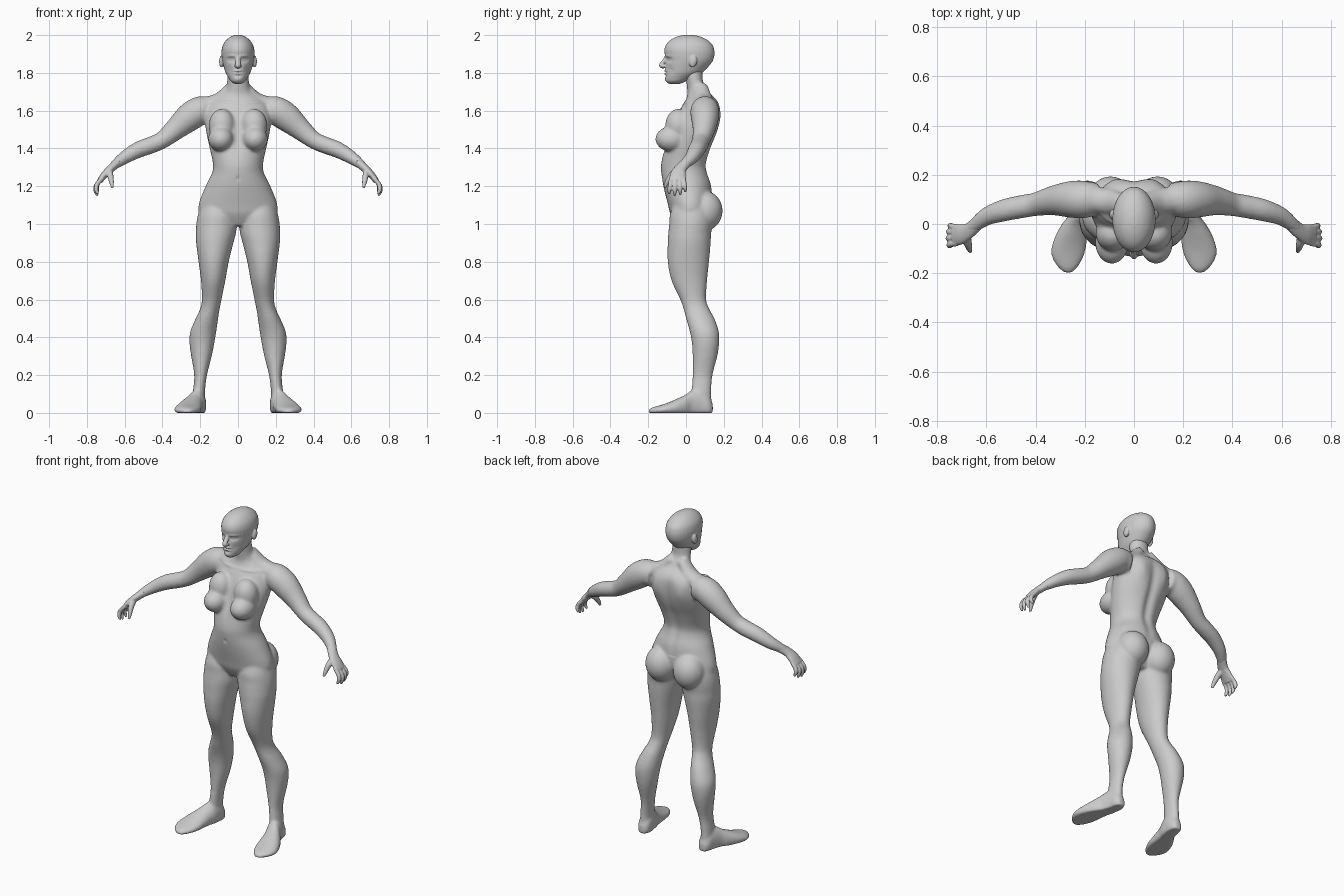
import bpy, bmesh, math
from mathutils import Vector, Matrix


def spline(rows, n=5):
    """Catmull-Rom interpolation of parameter rows."""
    out = []
    for i in range(len(rows) - 1):
        p = [rows[max(i - 1, 0)], rows[i], rows[i + 1], rows[min(i + 2, len(rows) - 1)]]
        for k in range(n):
            t = k / n
            out.append([0.5 * (2 * b + (c - a) * t + (2 * a - 5 * b + 4 * c - d) * t * t
                               + (3 * b - a - 3 * c + d) * t ** 3) for a, b, c, d in zip(*p)])
    return out + [list(rows[-1])]


def loft(bm, rings):
    vs = [[bm.verts.new(p) for p in r] for r in rings]
    n = len(vs[0])
    for a, b in zip(vs, vs[1:]):
        for i in range(n):
            j = (i + 1) % n
            bm.faces.new((a[i], a[j], b[j], b[i]))
    bm.faces.new(vs[0][::-1])
    bm.faces.new(vs[-1])


ANG = [2 * math.pi * i / 32 for i in range(32)]


def slices(bm, rows):
    """Stack of level ovals: z, x min, x max, y front, y back."""
    loft(bm, [[((x0 + x1) / 2 + (x1 - x0) / 2 * math.cos(a),
                (yf + yb) / 2 + (yb - yf) / 2 * math.sin(a), z) for a in ANG]
              for z, x0, x1, yf, yb in spline(rows)])


def tube(bm, rows):
    """Limb along a path: x, y, z, half width, half thickness."""
    rows = spline(rows)
    pts = [Vector(r[:3]) for r in rows]
    rings = []
    for i, r in enumerate(rows):
        t = (pts[min(i + 1, len(pts) - 1)] - pts[max(i - 1, 0)]).normalized()
        y = Vector((0, 1, 0))
        side = (y - t * y.dot(t)).normalized()
        up = t.cross(side)
        rings.append([pts[i] + side * r[3] * math.cos(a) + up * r[4] * math.sin(a) for a in ANG])
    loft(bm, rings)


def ball(bm, c, r, rot=0):
    m = Matrix.Translation(c) @ Matrix.Rotation(rot, 4, 'X') @ Matrix.Diagonal((*r, 1))
    bmesh.ops.create_uvsphere(bm, u_segments=32, v_segments=20, radius=1, matrix=m)


def mirror(bm):
    g = bmesh.ops.duplicate(bm, geom=bm.verts[:] + bm.edges[:] + bm.faces[:])['geom']
    for v in g:
        if isinstance(v, bmesh.types.BMVert):
            v.co.x *= -1


def fuse(bm, name, voxel, smooth):
    """Melt the overlapping parts into one smooth skin."""
    bmesh.ops.recalc_face_normals(bm, faces=bm.faces[:])
    me = bpy.data.meshes.new(name)
    bm.to_mesh(me)
    bm.free()
    ob = bpy.data.objects.new(name, me)
    bpy.context.collection.objects.link(ob)
    r = ob.modifiers.new("skin", 'REMESH')
    r.mode, r.voxel_size = 'VOXEL', voxel
    s = ob.modifiers.new("soften", 'SMOOTH')
    s.factor, s.iterations = 0.5, smooth
    dg = bpy.context.evaluated_depsgraph_get()
    dg.update()
    ob.data = bpy.data.meshes.new_from_object(ob.evaluated_get(dg))
    ob.modifiers.clear()
    ob.data.name = name
    for p in ob.data.polygons:
        p.use_smooth = True
    return ob


def sculpt(ob, marks, inside):
    """Push skin in y around mirrored spots: x, z, x radius, z radius, amount."""
    for v in ob.data.vertices:
        if inside(v.co):
            x, z = abs(v.co.x), v.co.z
            v.co.y += sum(d * math.exp(-((x - mx) / rx) ** 2 - ((z - mz) / rz) ** 2)
                          for mx, mz, rx, rz, d in marks)
    ob.data.update()


# ---- body: legs, feet, arms, then mirrored
bm = bmesh.new()
slices(bm, [(1.12, .03, .19, -.06, .12), (1.05, .01, .212, -.085, .14), (1.0, .006, .221, -.089, .14),
            (.95, .011, .223, -.094, .133), (.9, .024, .222, -.097, .131), (.8, .049, .209, -.097, .122),
            (.7, .067, .196, -.077, .112), (.6, .087, .191, -.031, .107), (.55, .097, .201, -.013, .124),
            (.5, .105, .224, .0, .151), (.43, .115, .253, .02, .174), (.37, .125, .257, .031, .176),
            (.3, .139, .248, .035, .166), (.2, .164, .232, .035, .141), (.12, .174, .238, .029, .134),
            (.05, .176, .241, .03, .136)])
foot = [(.207, .142, .018, .05), (.207, .12, .036, .09), (.21, .08, .042, .125), (.222, .03, .048, .12),
        (.238, 0, .055, .098), (.255, -.05, .066, .074), (.266, -.1, .071, .053), (.27, -.14, .063, .04),
        (.269, -.18, .038, .028), (.267, -.2, .014, .016)]
loft(bm, [[(x + w * math.cos(a), y, max(0, h * (.35 + .65 * math.sin(a)))) for a in ANG]
          for x, y, w, h in spline(foot)])
tube(bm, [(.14, .105, 1.60, .06, .07), (.20, .10, 1.60, .076, .076), (.26, .10, 1.563, .074, .075),
          (.33, .095, 1.503, .06, .059), (.40, .08, 1.445, .048, .046), (.46, .07, 1.418, .047, .045),
          (.53, .055, 1.392, .045, .043), (.60, .03, 1.352, .037, .035), (.655, -.012, 1.312, .027, .024),
          (.675, -.028, 1.295, .022, .016)])
# trapezius, buttock, breast and its upper slope
tube(bm, [(.03, .075, 1.73, .04, .03), (.1, .09, 1.655, .05, .04), (.19, .1, 1.625, .05, .045)])
ball(bm, (.095, .1, 1.07), (.092, .094, .105))
ball(bm, (.09, -.076, 1.45), (.068, .086, .067))
ball(bm, (.085, -.04, 1.52), (.07, .07, .09))
mirror(bm)

# torso and neck
torso = [(.99, .06, -.05, .09), (1.05, .19, -.082, .12), (1.1, .209, -.095, .14), (1.2, .172, -.12, .137),
         (1.27, .138, -.131, .117), (1.32, .133, -.132, .112), (1.4, .15, -.115, .135),
         (1.48, .167, -.09, .165), (1.55, .176, -.06, .178), (1.62, .165, -.025, .178),
         (1.66, .13, 0, .162), (1.69, .082, .008, .13), (1.72, .062, .005, .108),
         (1.76, .058, 0, .09), (1.82, .055, -.02, .09)]
slices(bm, [(z, -w, w, f, b) for z, w, f, b in torso])
body = fuse(bm, "body", .007, 14)
# spine furrow, shoulder blades
sculpt(body, [(0, 1.4, .028, .2, -.016), (.085, 1.57, .045, .08, .014)],
       lambda c: c.y > .06 and abs(c.x) < .2 and c.z > 1.15)
# cleavage, collar bones, navel
sculpt(body, [(0, 1.47, .02, .08, .012), (.08, 1.645, .06, .008, -.006), (0, 1.24, .008, .012, .006)],
       lambda c: c.y < .05 and abs(c.x) < .2)

# ---- hands: palm, fingers, thumb
bm = bmesh.new()
tube(bm, [(.64, 0, 1.323, .029, .024), (.675, -.03, 1.292, .033, .021), (.705, -.042, 1.262, .042, .019),
          (.732, -.046, 1.228, .042, .015)])
for y, length, spread in ((-.078, .9, -.012), (-.056, 1.0, -.004), (-.034, .95, .004), (-.013, .78, .01)):
    tube(bm, [(.718, y, 1.245, .012, .012), (.718 + .032 * length, y + spread * .4, 1.245 - .04 * length, .012, .012),
              (.718 + .036 * length, y + spread * .8, 1.245 - .07 * length, .011, .011),
              (.718 + .026 * length, y + spread, 1.245 - .096 * length, .006, .006)])
tube(bm, [(.682, -.04, 1.285, .02, .018), (.676, -.075, 1.258, .018, .016), (.67, -.098, 1.225, .013, .013),
          (.665, -.113, 1.193, .007, .007)])
mirror(bm)
fuse(bm, "hands", .004, 4)

# ---- head: ears, skull, nose
bm = bmesh.new()
ball(bm, (.087, .038, 1.86), (.013, .02, .032), -.2)
ball(bm, (.01, -.121, 1.836), (.009, .013, .008))
mirror(bm)
skull = [(1.742, .018, -.09, -.03), (1.755, .038, -.106, .0), (1.775, .051, -.11, .04),
         (1.80, .065, -.109, .085), (1.83, .075, -.109, .116), (1.86, .083, -.108, .14),
         (1.89, .087, -.111, .15), (1.92, .087, -.115, .15), (1.95, .079, -.105, .139),
         (1.975, .061, -.081, .112), (1.992, .038, -.046, .076), (2.001, .012, -.008, .036)]
slices(bm, [(z, -w, w, f, b) for z, w, f, b in skull])
tube(bm, [(0, -.1, 1.893, .008, .012), (0, -.112, 1.872, .009, .013), (0, -.129, 1.845, .011, .014),
          (0, -.132, 1.836, .01, .012), (0, -.115, 1.827, .006, .008)])
head = fuse(bm, "head", .004, 4)
# eye sockets, eyeballs, brows, lips, mouth line, chin, cheek hollows
sculpt(head, [(.035, 1.87, .019, .011, .013), (.035, 1.87, .012, .006, -.007), (.036, 1.89, .024, .007, -.004),
              (0, 1.811, .018, .006, -.006), (0, 1.796, .015, .006, -.006), (0, 1.803, .022, .0035, .006),
              (0, 1.784, .02, .006, .004), (0, 1.766, .018, .01, -.003), (.046, 1.815, .014, .02, .005)],
       lambda c: c.y < -.03)
